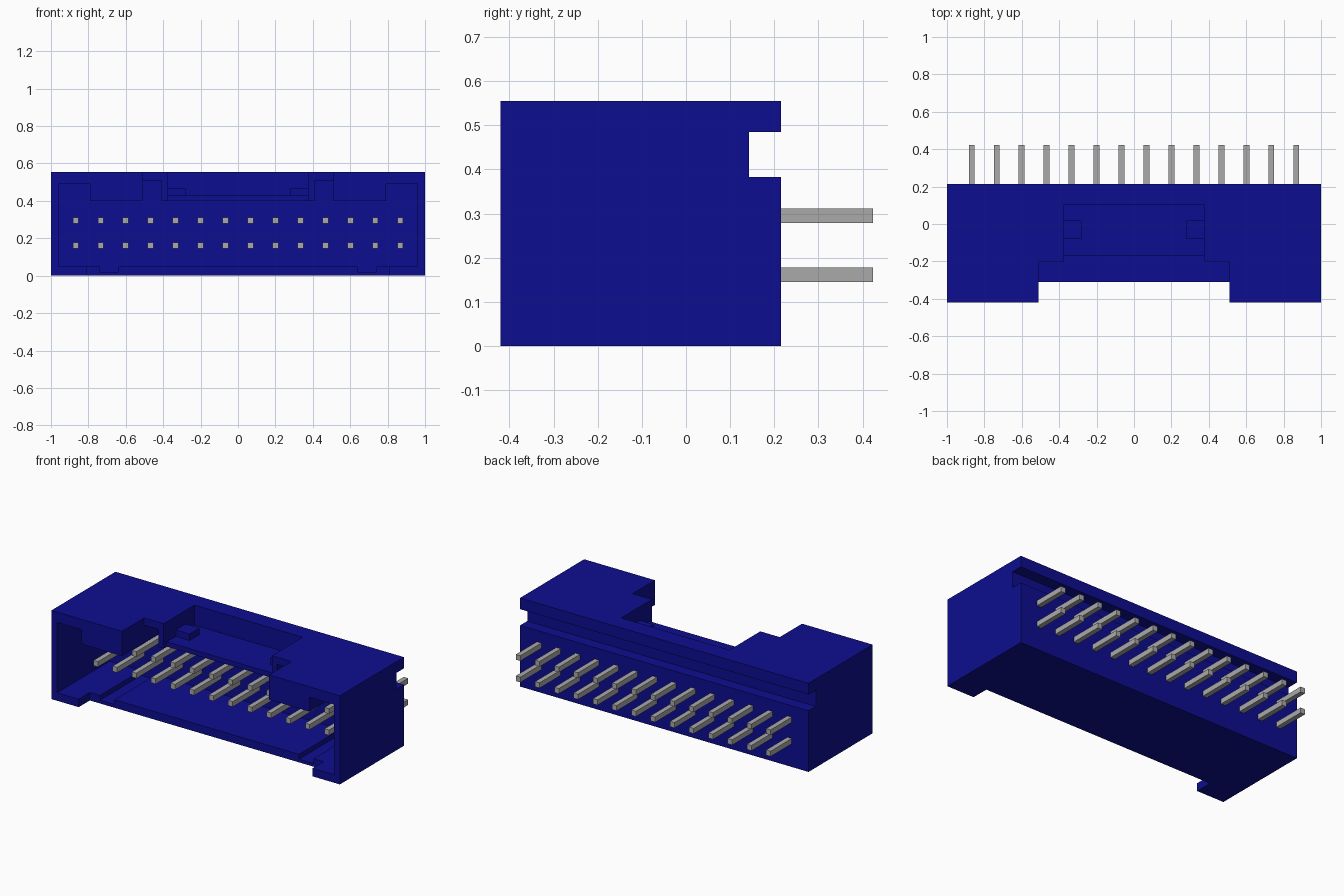
import bpy

cube = bpy.data.objects.get("Cube")
if cube:
    bpy.data.objects.remove(cube, do_unlink=True)


def material(name, color):
    m = bpy.data.materials.new(name)
    m.use_nodes = True
    m.diffuse_color = color
    m.node_tree.nodes["Principled BSDF"].inputs["Base Color"].default_value = color
    return m


BLUE = material("dark blue plastic", (0.004, 0.004, 0.28, 1))
GREY = material("grey metal", (0.40, 0.40, 0.40, 1))


def box(name, x, y, z, mat=None):
    """Axis-aligned box from (min, max) ranges."""
    verts = [(a, b, c) for c in z for b in y for a in x]
    faces = [(0, 2, 3, 1), (4, 5, 7, 6), (0, 1, 5, 4),
             (2, 6, 7, 3), (0, 4, 6, 2), (1, 3, 7, 5)]
    mesh = bpy.data.meshes.new(name)
    mesh.from_pydata(verts, [], faces)
    if mat:
        mesh.materials.append(mat)
    obj = bpy.data.objects.new(name, mesh)
    bpy.context.collection.objects.link(obj)
    return obj


def cut(target, x, y, z):
    """Subtract a box from the target."""
    cutter = box("cutter", x, y, z)
    cutter.hide_render = True
    mod = target.modifiers.new("cut", "BOOLEAN")
    mod.operation = "DIFFERENCE"
    mod.solver = "EXACT"
    mod.object = cutter
    bpy.context.view_layer.objects.active = target
    bpy.ops.object.modifier_apply(modifier=mod.name)
    bpy.data.objects.remove(cutter, do_unlink=True)


def mirrored(a, b):
    return (a, b), (-b, -a)


# Housing block
housing = box("housing", (-1, 1), (-0.42, 0.215), (0, 0.555), BLUE)
FRONT, BACK = -1, 0.10

# Main cavity, open at the front
cut(housing, (-0.96, 0.96), (FRONT, BACK), (0.05, 0.40))
# Raised ceiling recesses: outer corners and beside the slot
for x in mirrored(0.79, 0.96):
    cut(housing, x, (FRONT, BACK), (0.3, 0.49))
for x in mirrored(0.41, 0.51):
    cut(housing, x, (FRONT, BACK), (0.3, 0.51))
# Grooves in the cavity floor
for x in mirrored(0.64, 0.74):
    cut(housing, x, (FRONT, BACK), (0.02, 0.3))
# Cut-back of the top wall, and the central slot with its thin floor
cut(housing, (-0.51, 0.51), (FRONT, -0.20), (0.3, 1))
cut(housing, (-0.375, 0.375), (FRONT, 0.105), (0.43, 1))
cut(housing, (-0.375, 0.375), (FRONT, -0.17), (0.3, 1))
# Cut-back of the bottom wall
cut(housing, (-0.81, 0.81), (FRONT, -0.31), (-1, 0.3))
# Long groove across the rear
cut(housing, (-2, 2), (0.143, 1), (0.383, 0.485))

# Catch blocks in the slot
for side, x in zip(("left", "right"), mirrored(0.28, 0.376)):
    box(side + "_catch", x, (-0.08, 0.02), (0.429, 0.47), BLUE)

# Two rows of square pins
COUNT, PITCH = 14, 0.1335
for row, z in (("lower", (0.145, 0.178)), ("upper", (0.279, 0.312))):
    for i in range(COUNT):
        cx = (i - (COUNT - 1) / 2) * PITCH
        box(f"{row}_pin_{i + 1}", (cx - 0.0155, cx + 0.0155), (-0.17, 0.423), z, GREY)
